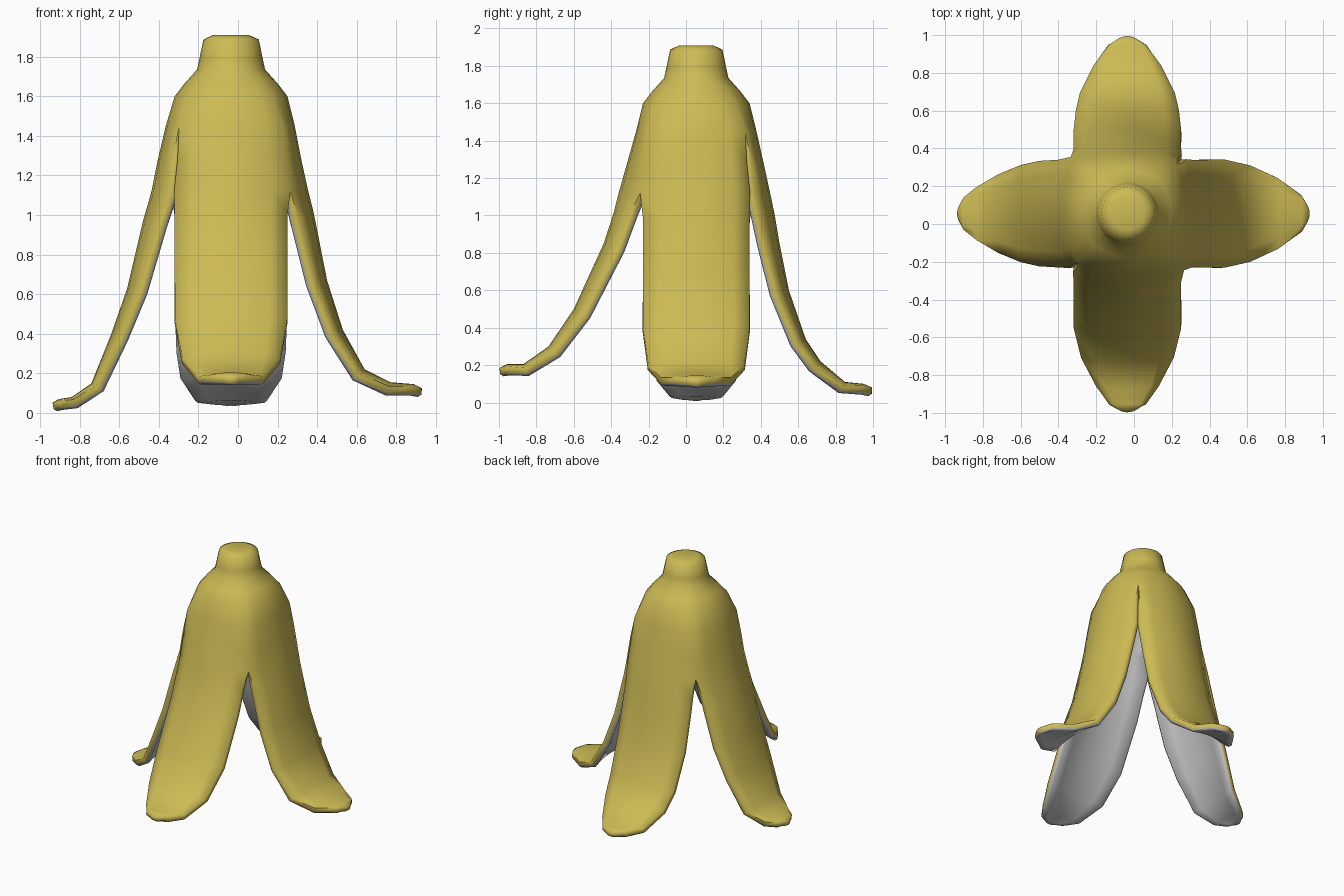
import bpy, bmesh, math
from mathutils import Vector

if "Cube" in bpy.data.objects:
    bpy.data.objects.remove(bpy.data.objects["Cube"])

AXIS = Vector((-0.035, 0.055, 0))
THICK = 0.05
COLS = [-1, -0.7, -0.35, 0, 0.35, 0.7, 1]


def material(name, rgb):
    m = bpy.data.materials.new(name)
    m.diffuse_color = (*rgb, 1)
    m.use_nodes = True
    m.node_tree.nodes["Principled BSDF"].inputs["Base Color"].default_value = m.diffuse_color
    return m


def lerp_table(table, x):
    for (x0, y0), (x1, y1) in zip(table, table[1:]):
        if x <= x1:
            return y0 + (y1 - y0) * (x - x0) / (x1 - x0)
    return table[-1][1]


# Half width of a flap against distance from its tip
WIDTH = [(0, 0.045), (0.04, 0.095), (0.14, 0.175), (0.27, 0.25), (0.40, 0.285)]

# Stem and shoulder rings: radius, height, corner offset
CROWN = [(r, z, r * 0.707) for r, z in
         [(0, 1.9), (0.09, 1.91), (0.14, 1.887), (0.16, 1.79), (0.172, 1.735)]]
CROWN += [(0.235, 1.665, 0.172), (0.285, 1.6, 0.213)]

# Flaps: angle, upper radii, lower profile (radius, height),
# and whether the clockwise / counterclockwise slit starts high
UPPER_Z = [1.45, 1.28, 1.12]
FLAPS = [
    (0, [0.322, 0.355, 0.39],
     [(0.42, 1.0), (0.485, 0.67), (0.565, 0.42), (0.675, 0.22),
      (0.805, 0.155), (0.925, 0.145), (0.965, 0.125)], False, True),
    (90, [0.322, 0.36, 0.395],
     [(0.42, 1.0), (0.445, 0.85), (0.495, 0.6), (0.585, 0.34), (0.665, 0.22),
      (0.795, 0.11), (0.895, 0.1), (0.94, 0.08)], True, False),
    (180, [0.33, 0.37, 0.402],
     [(0.445, 0.97), (0.525, 0.63), (0.605, 0.40), (0.705, 0.15),
      (0.805, 0.08), (0.87, 0.07), (0.902, 0.052)], False, True),
    (270, [0.322, 0.37, 0.415],
     [(0.44, 1.02), (0.495, 0.85), (0.655, 0.5), (0.79, 0.3),
      (0.925, 0.205), (1.01, 0.205), (1.052, 0.185)], True, False),
]


def flap_rows(upper, lower, high_cw, high_ccw):
    """Rows of (radial, side, height) points down one quarter of the peel."""
    rows = []
    for r, z, c in CROWN:
        rows.append([(r - (r - c) * u * u, c * u, z) for u in COLS])
    for k, (r, z) in enumerate(zip(upper, UPPER_Z)):
        row = []
        for u in COLS:
            c = (0.262, 0.283, 0.300)[k]
            e = c
            if k and (high_cw if u < 0 else high_ccw):
                c, e = c - 0.012, c + 0.012   # open slit
            row.append((r - (r - e) * u * u, c * u, z))
        rows.append(row)
    pts = [(upper[-1], UPPER_Z[-1])] + lower
    tip = lower[-1][0]
    for i in range(1, len(pts)):
        r, z = pts[i]
        a, b = pts[i - 1], pts[min(i + 1, len(pts) - 1)]
        t = Vector((b[0] - a[0], b[1] - a[1])).normalized()
        n = Vector((t.y, -t.x))               # inward normal
        w = lerp_table(WIDTH, tip - r)
        sag = (0.025 + 0.062 * min(1, max(0, z / 1.1))) * w / 0.285
        if i == len(pts) - 1:
            n, sag = Vector((-1, 0)), 0.012
        rows.append([(r + n.x * sag * u * u, w * u, z + n.y * sag * u * u)
                     for u in COLS])
    return rows


# Peel: four joined quarters that part into flaps
bm = bmesh.new()
for angle, upper, lower, cw, ccw in FLAPS:
    a = math.radians(angle)
    d = Vector((math.cos(a), math.sin(a), 0))
    s = Vector((-d.y, d.x, 0))
    grid = [[bm.verts.new(AXIS + d * p[0] + s * p[1] + Vector((0, 0, p[2])))
             for p in row] for row in flap_rows(upper, lower, cw, ccw)]
    for r0, r1 in zip(grid, grid[1:]):
        for j in range(len(COLS) - 1):
            bm.faces.new((r0[j], r1[j], r1[j + 1], r0[j + 1]))
bmesh.ops.remove_doubles(bm, verts=bm.verts, dist=0.0005)
mesh = bpy.data.meshes.new("peel")
bm.to_mesh(mesh)
bm.free()
peel = bpy.data.objects.new("peel", mesh)
bpy.context.collection.objects.link(peel)
yellow = material("yellow_skin", (0.61, 0.495, 0.09))
pale = material("pale_inside", (0.55, 0.55, 0.55))
for m in (yellow, pale, yellow):              # third slot marks the rim
    mesh.materials.append(m)

# Thickness, with a pale inside
solid = peel.modifiers.new("thickness", 'SOLIDIFY')
solid.thickness = THICK
solid.offset = -1
solid.material_offset = 1
solid.material_offset_rim = 2
bpy.context.view_layer.objects.active = peel
peel.select_set(True)
bpy.ops.object.modifier_apply(modifier="thickness")

# Rounded rim: skin wraps most of the way round, pale along the inner lip
mesh = peel.data
bm = bmesh.new()
bm.from_mesh(mesh)
bm.normal_update()
skin = {v for f in bm.faces if f.material_index == 0 for v in f.verts}
rim = [f for f in bm.faces if f.material_index == 2]
middle = {}
for f in rim:
    for v in f.verts:
        if v in skin and v not in middle:
            e = next(e for e in v.link_edges if e.other_vert(v) not in skin
                     and all(g.material_index == 2 for g in e.link_faces))
            out = sum((g.normal for g in e.link_faces), Vector()).normalized()
            inner = e.other_vert(v)
            middle[v] = bm.verts.new(v.co.lerp(inner.co, 0.62) + out * 0.012)
for f in rim:
    loop = list(f.verts)
    k = next(k for k in range(4) if loop[k] in skin and loop[k - 3] in skin)
    o1, o2, i2, i1 = loop[k:] + loop[:k]
    m1, m2 = middle[o1], middle[o2]
    bm.faces.new((o1, o2, m2, m1)).material_index = 0
    low = bm.faces.new((m1, m2, i2, i1))
    low.material_index = 0 if low.calc_center_median().z > 1.12 else 1
bmesh.ops.delete(bm, geom=rim, context='FACES')
bm.to_mesh(mesh)
bm.free()
mesh.materials.pop(index=2)

bpy.ops.object.shade_smooth_by_angle(angle=math.radians(70))
